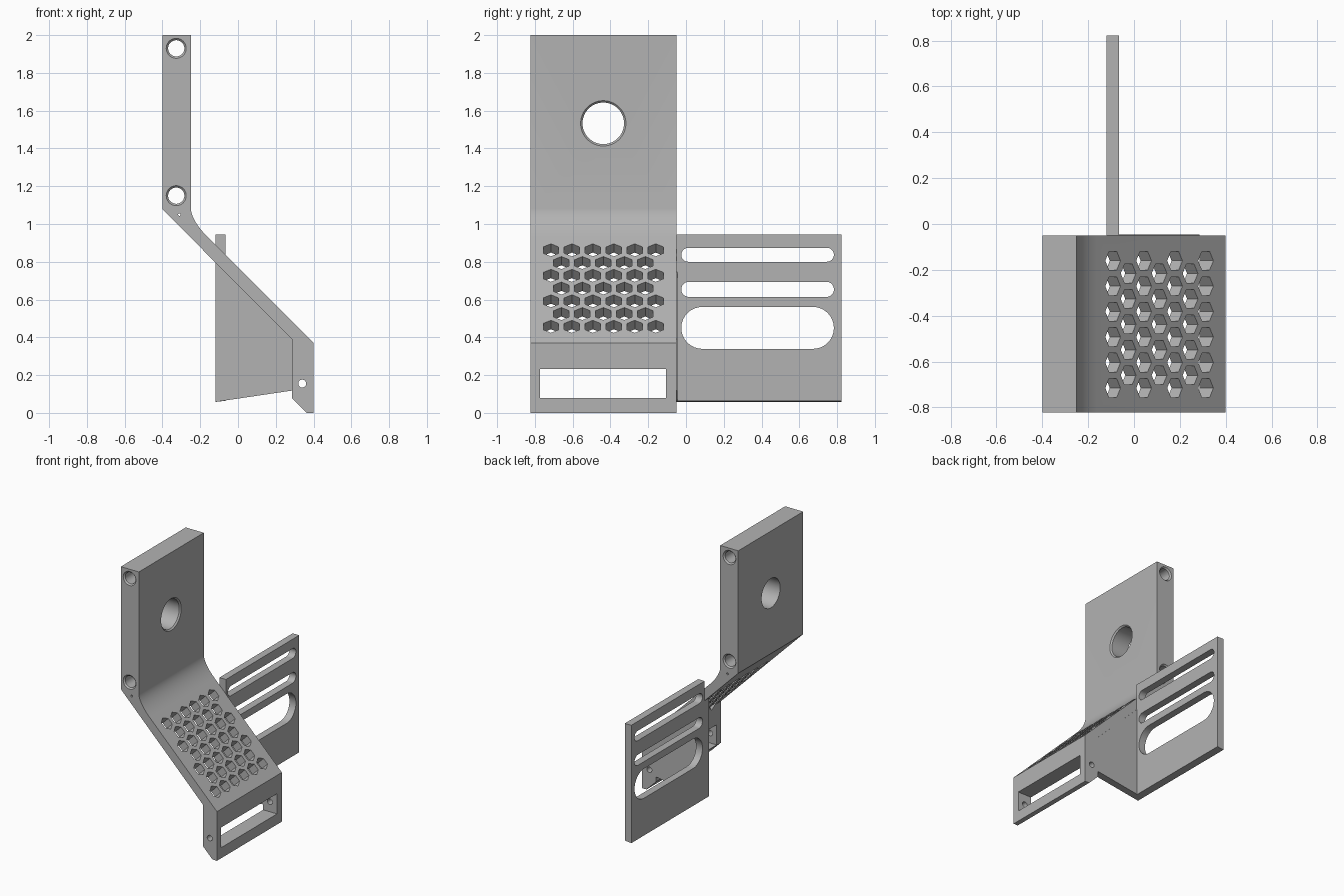
import bpy, bmesh, math
from mathutils import Vector as V

if "Cube" in bpy.data.objects:
    bpy.data.objects.remove(bpy.data.objects["Cube"])

grey = bpy.data.materials.new("plain_grey")
grey.diffuse_color = (0.45, 0.45, 0.45, 1)
grey.use_nodes = True
grey.node_tree.nodes["Principled BSDF"].inputs["Base Color"].default_value = grey.diffuse_color

X, Y, Z = V((1, 0, 0)), V((0, 1, 0)), V((0, 0, 1))
SLOPE = V((1, 0, -1)).normalized()
NORMAL = V((1, 0, 1)).normalized()


def circle(r, n=48):
    return [(r * math.cos(2 * math.pi * i / n), r * math.sin(2 * math.pi * i / n)) for i in range(n)]


def rect(u0, u1, v0, v1):
    return [(u0, v0), (u1, v0), (u1, v1), (u0, v1)]


def slot(u0, u1, v, r, n=16):
    """Long hole with round ends."""
    pts = []
    for cu, start in ((u1 - r, -math.pi / 2), (u0 + r, math.pi / 2)):
        for i in range(n + 1):
            a = start + math.pi * i / n
            pts.append((cu + r * math.cos(a), v + r * math.sin(a)))
    return pts


def loft(bm, rings, u, v, w, origin=V((0, 0, 0))):
    """Closed solid through flat rings given as (points, offset along w)."""
    loops = [[bm.verts.new(origin + u * p + v * q + w * d) for p, q in pts] for pts, d in rings]
    for a, b in zip(loops, loops[1:]):
        for i in range(len(a)):
            j = (i + 1) % len(a)
            bm.faces.new((a[i], a[j], b[j], b[i]))
    bm.faces.new(loops[0])
    bm.faces.new(loops[-1])


def finish(name, bm):
    bmesh.ops.recalc_face_normals(bm, faces=bm.faces)
    me = bpy.data.meshes.new(name)
    bm.to_mesh(me)
    bm.free()
    ob = bpy.data.objects.new(name, me)
    bpy.context.collection.objects.link(ob)
    me.materials.append(grey)
    return ob


def solid(name, pts, u, v, w, a, b):
    bm = bmesh.new()
    loft(bm, [(pts, a), (pts, b)], u, v, w)
    return finish(name, bm)


def cut(ob, bm):
    """Cut the shapes in bm out of ob."""
    cutter = finish("cutter", bm)
    cutter.hide_render = True
    mod = ob.modifiers.new("cut", 'BOOLEAN')
    mod.operation, mod.solver, mod.object = 'DIFFERENCE', 'EXACT', cutter
    bpy.context.view_layer.objects.active = ob
    bpy.ops.object.modifier_apply(modifier=mod.name)
    bpy.data.objects.remove(cutter)


def smooth(ob):
    bpy.ops.object.select_all(action='DESELECT')
    ob.select_set(True)
    bpy.context.view_layer.objects.active = ob
    bpy.ops.object.shade_smooth_by_angle(angle=math.radians(25))


Y0, Y1, YEND = -0.822, -0.05, 0.822

# Bracket: upright, curved bend, slope and front lip in one side profile
p0, p1, p2 = V((-0.25, 1.08)), V((-0.243, 1.013)), V((-0.16, 0.93))
bend = [tuple(p0 * (1 - t) ** 2 + p1 * 2 * t * (1 - t) + p2 * t * t) for t in [i / 12 for i in range(13)]]
profile = [(-0.4, 2), (-0.25, 2)] + bend + [(0.4, 0.37), (0.4, 0), (0.363, 0), (0.285, 0.078),
                                            (0.285, 0.39), (-0.4, 1.078)]
bracket = solid("bracket", profile, X, Z, Y, Y0, Y1)

# Chamfered pin holes and small screw holes running along the width
bm = bmesh.new()
E = 0.01
for z in (1.93, 1.15):
    loft(bm, [(circle(0.063), Y0 - E), (circle(0.043), Y0 + E), (circle(0.043), Y1 - E),
              (circle(0.063), Y1 + E)], X, Z, Y, V((-0.327, 0, z)))
for x, z, r in ((0.34, 0.155, 0.021), (-0.31, 1.05, 0.007)):
    loft(bm, [(circle(r, 24), Y0 - E), (circle(r, 24), Y1 + E)], X, Z, Y, V((x, 0, z)))
cut(bracket, bm)

# Large round hole in the upright and window in the lip
bm = bmesh.new()
loft(bm, [(circle(0.11, 64), -0.45), (circle(0.11, 64), -0.26), (circle(0.13, 64), -0.24)],
     Y, Z, X, V((0, -0.438, 1.533)))
loft(bm, [(rect(-0.772, -0.107, 0.08, 0.232), 0.2), (rect(-0.772, -0.107, 0.08, 0.232), 0.5)], Y, Z, X)
cut(bracket, bm)

# Staggered hexagonal holes through the slope
bm = bmesh.new()
hexagon = circle(0.047, 6)
for row in range(7):
    z = 0.862 - 0.0675 * row
    for col in range(6 - row % 2):
        y = -0.715 + 0.111 * (col + 0.5 * (row % 2))
        loft(bm, [(hexagon, -0.12), (hexagon, 0.06)], SLOPE, Y, NORMAL, V((0.77 - z, y, z)))
cut(bracket, bm)
smooth(bracket)

# Gusset under the slope
solid("gusset", [(-0.12, 0.058), (0.286, 0.118), (0.286, 0.392), (-0.12, 0.80)], X, Z, Y, -0.1, -0.046)

# Rear plate with three long slots
plate = solid("rear_plate", [(-0.12, 0.058), (-0.066, 0.064), (-0.066, 0.945), (-0.12, 0.945)],
              X, Z, Y, Y1, YEND)
bm = bmesh.new()
for z, r in ((0.837, 0.037), (0.654, 0.04), (0.45, 0.111)):
    pts = slot(-0.025, 0.783, z, r)
    loft(bm, [(pts, -0.2), (pts, 0)], Y, Z, X)
cut(plate, bm)
smooth(plate)
